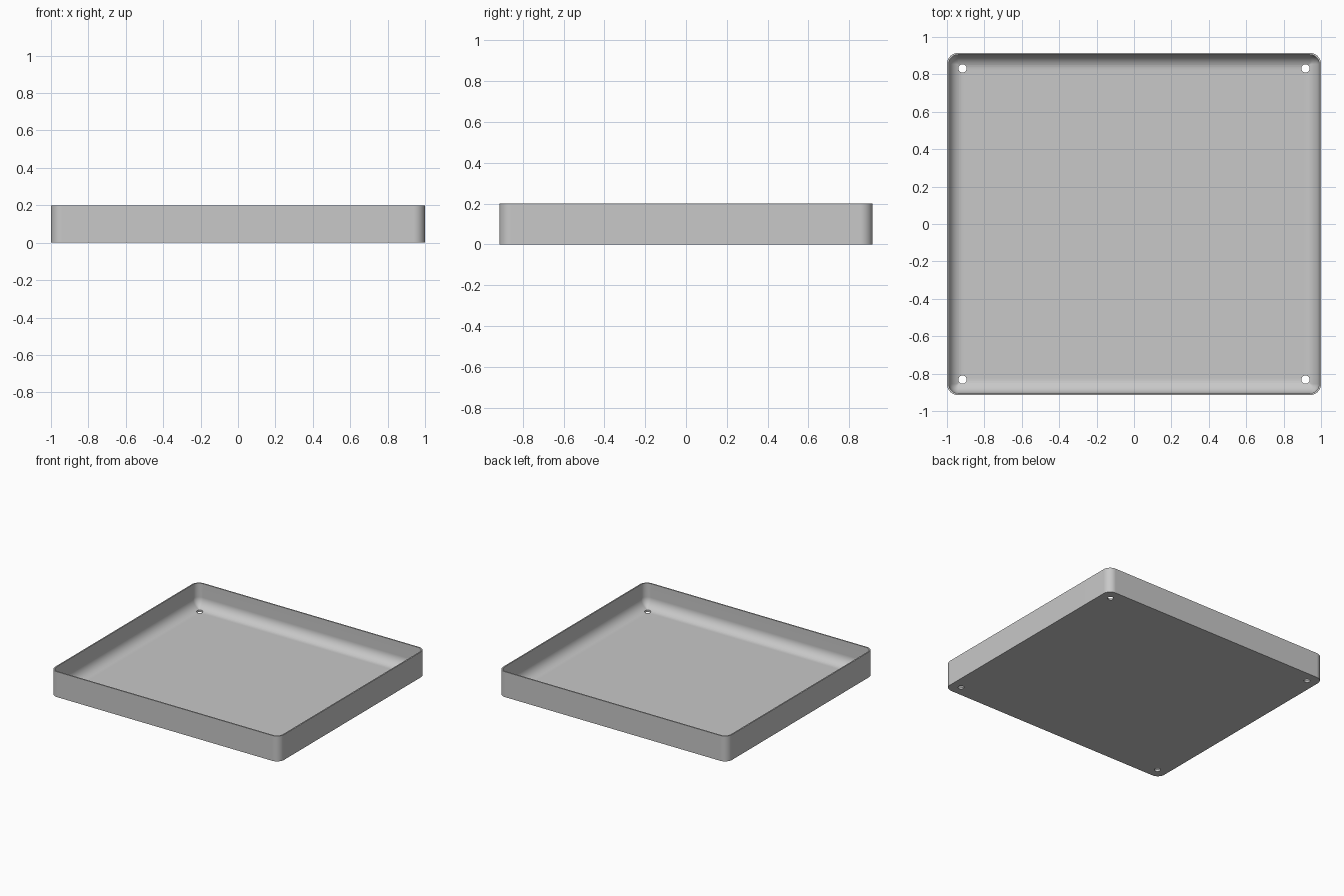
import bpy, bmesh, math

cube = bpy.data.objects.get("Cube")
if cube:
    bpy.data.objects.remove(cube, do_unlink=True)

HALF_X, HALF_Y, HEIGHT = 1.0, 0.915, 0.2
WALL, FLOOR, CORNER, FILLET = 0.01, 0.011, 0.06, 0.08
CORNER_STEPS, FILLET_STEPS = 8, 10

grey = bpy.data.materials.new("light_grey")
grey.use_nodes = True
colour = (0.58, 0.58, 0.58, 1)
grey.diffuse_color = colour
grey.node_tree.nodes["Principled BSDF"].inputs["Base Color"].default_value = colour


def ring(bm, inset, z):
    """Rounded rectangle of vertices, inset from the outer outline."""
    r = max(CORNER - inset, 0.004)
    cx, cy = HALF_X - inset - r, HALF_Y - inset - r
    verts = []
    for q, (sx, sy) in enumerate([(1, 1), (-1, 1), (-1, -1), (1, -1)]):
        for i in range(CORNER_STEPS + 1):
            a = (q + i / CORNER_STEPS) * math.pi / 2
            verts.append(bm.verts.new((sx * cx + r * math.cos(a),
                                       sy * cy + r * math.sin(a), z)))
    return verts


# Cross-section of the tray: outer wall, rim, inner wall, rounded floor edge
profile = [(0, 0), (0, HEIGHT), (WALL, HEIGHT)]
for i in range(FILLET_STEPS + 1):
    a = i / FILLET_STEPS * math.pi / 2
    profile.append((WALL + FILLET * (1 - math.cos(a)),
                    FLOOR + FILLET * (1 - math.sin(a))))

bm = bmesh.new()
rings = [ring(bm, d, z) for d, z in profile]
for low, high in zip(rings, rings[1:]):
    for i in range(len(low)):
        j = (i + 1) % len(low)
        bm.faces.new((low[i], low[j], high[j], high[i]))
bm.faces.new(rings[0][::-1])
bm.faces.new(rings[-1])
bmesh.ops.recalc_face_normals(bm, faces=bm.faces)
mesh = bpy.data.meshes.new("tray")
bm.to_mesh(mesh)
bm.free()
mesh.materials.append(grey)
tray = bpy.data.objects.new("tray", mesh)
bpy.context.collection.objects.link(tray)

# Round screw hole through each corner of the floor
for sx in (-1, 1):
    for sy in (-1, 1):
        bpy.ops.mesh.primitive_cylinder_add(vertices=32, radius=0.022, depth=0.3,
                                            location=(sx * 0.917, sy * 0.832, 0))
        cutter = bpy.context.object
        cutter.name = "hole_cutter"
        cutter.hide_render = True
        cutter.data.materials.append(grey)
        bpy.context.view_layer.objects.active = tray
        cut = tray.modifiers.new("hole", 'BOOLEAN')
        cut.operation, cut.solver, cut.object = 'DIFFERENCE', 'EXACT', cutter
        bpy.ops.object.modifier_apply(modifier=cut.name)
        bpy.data.objects.remove(cutter, do_unlink=True)

# Smooth rounded parts, keep the rim and bottom edges crisp
bpy.ops.object.select_all(action='DESELECT')
tray.select_set(True)
bpy.context.view_layer.objects.active = tray
bpy.ops.object.shade_smooth_by_angle(angle=math.radians(30))
weighted = tray.modifiers.new("weighted_normals", 'WEIGHTED_NORMAL')
weighted.keep_sharp = True
